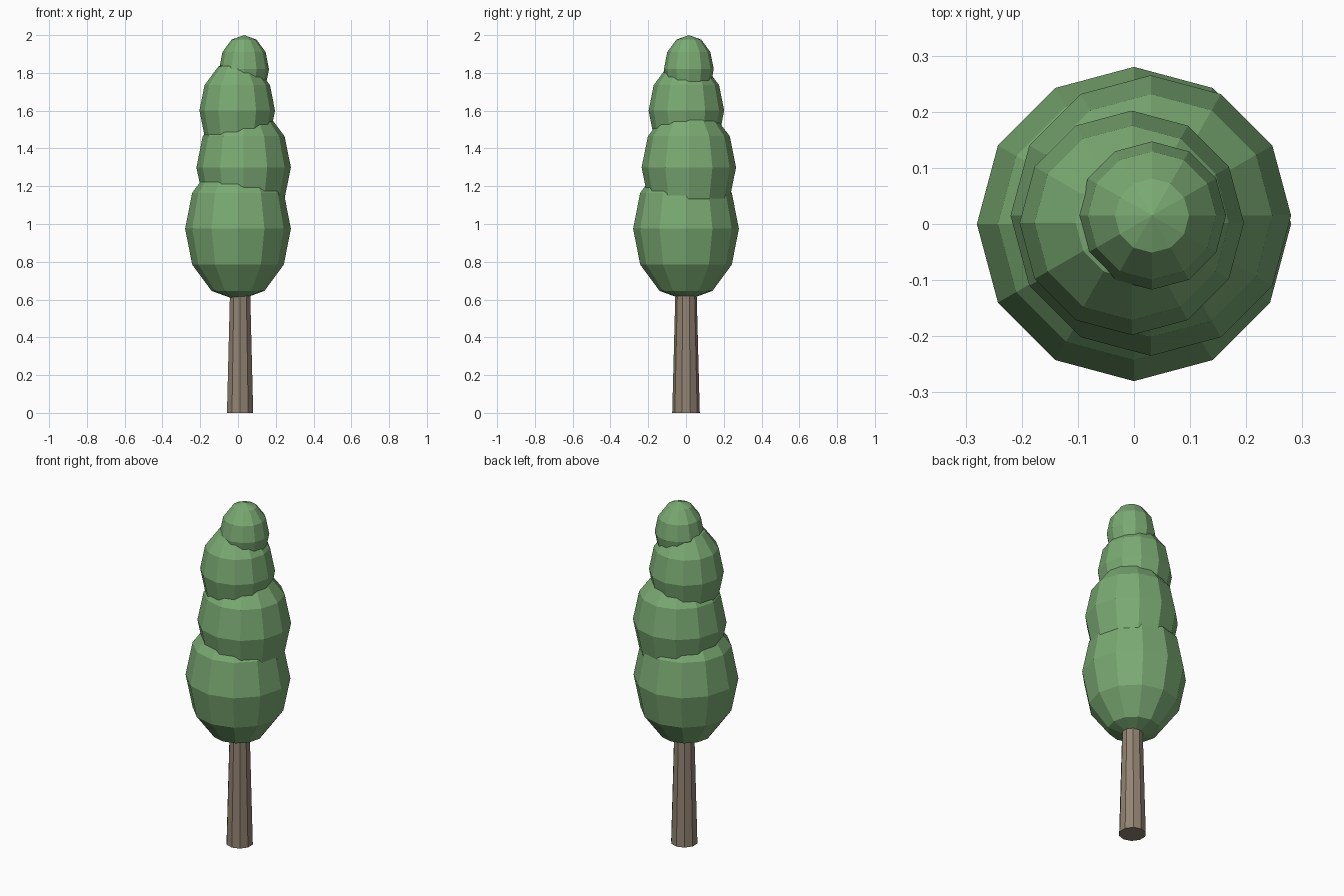
import bpy
import math

if "Cube" in bpy.data.objects:
    bpy.data.objects.remove(bpy.data.objects["Cube"], do_unlink=True)


def make_material(name, color):
    mat = bpy.data.materials.new(name)
    mat.use_nodes = True
    mat.diffuse_color = color
    mat.node_tree.nodes["Principled BSDF"].inputs["Base Color"].default_value = color
    return mat


leaf_green = make_material("leaf green", (0.195, 0.40, 0.17, 1))
bark_brown = make_material("bark brown", (0.29, 0.23, 0.17, 1))


def finish(name, mat):
    obj = bpy.context.object
    obj.name = obj.data.name = name
    obj.data.materials.append(mat)
    bpy.ops.object.transform_apply(location=False, rotation=True, scale=True)
    bpy.ops.object.shade_flat()
    return obj


# Tapered trunk, its top hidden inside the lowest foliage
trunk_height = 0.8
bpy.ops.mesh.primitive_cone_add(
    vertices=10, radius1=0.073, radius2=0.052, depth=trunk_height,
    location=(0.011, 0, trunk_height / 2))
finish("trunk", bark_brown)

# Stacked foliage, low to high: name, centre, radius, half height
tiers = [
    ("foliage_bottom", (0, 0, 0.975), 0.28, 0.38),
    ("foliage_lower", (0.03, 0.015, 1.30), 0.25, 0.33),
    ("foliage_upper", (-0.004, 0.002, 1.60), 0.20, 0.27),
    ("foliage_top", (0.032, 0.015, 1.82), 0.132, 0.18),
]
for name, centre, radius, half_height in tiers:
    bpy.ops.mesh.primitive_uv_sphere_add(
        segments=12, ring_count=6, radius=1, location=centre)
    bpy.context.object.scale = (radius, radius, half_height)
    finish(name, leaf_green)
